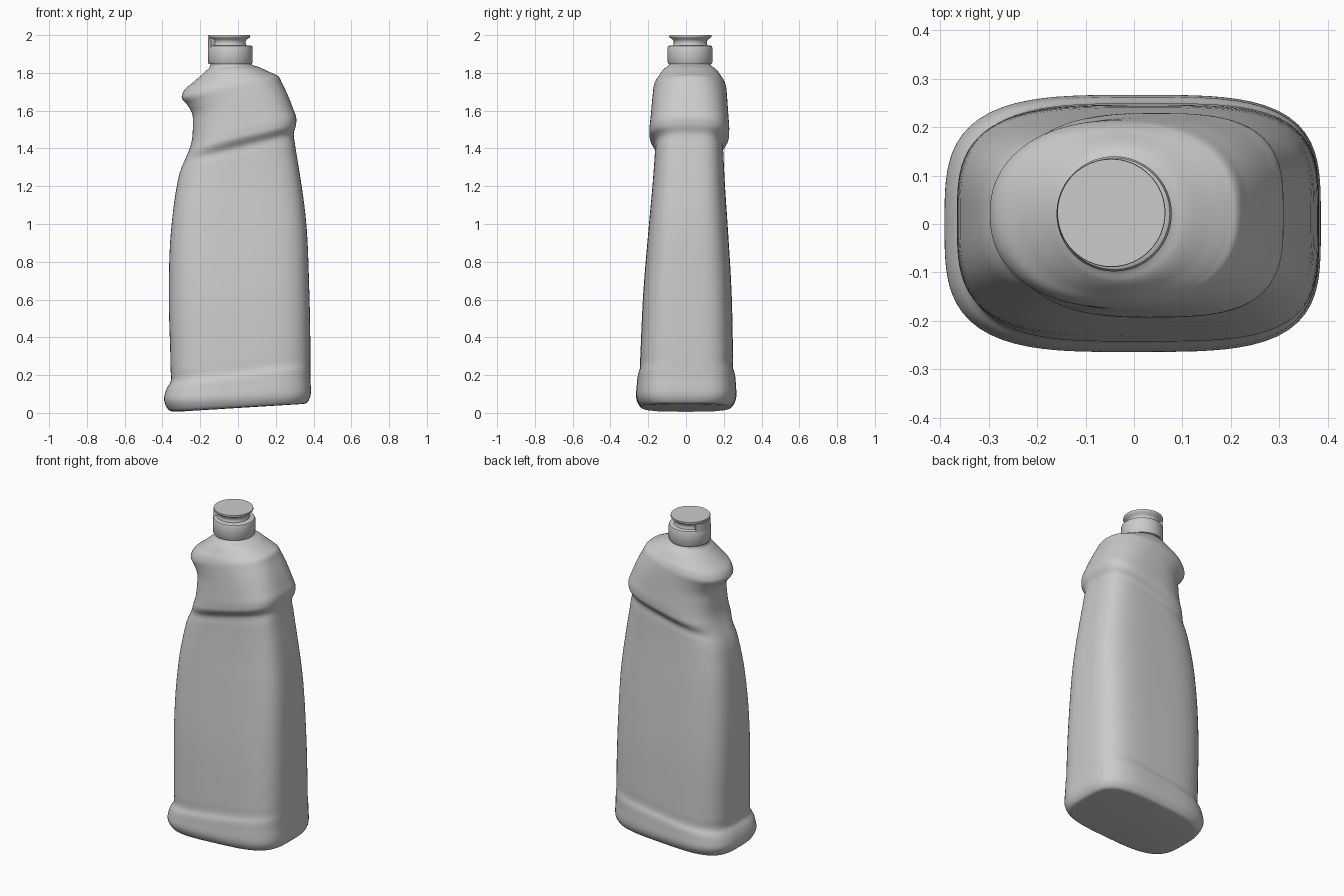
import bpy, bmesh, math
from mathutils import Vector

cube = bpy.data.objects.get("Cube")
if cube:
    bpy.data.objects.remove(cube, do_unlink=True)

grey = bpy.data.materials.new("plain grey")
grey.use_nodes = True
grey.diffuse_color = (0.6, 0.6, 0.6, 1)
grey.node_tree.nodes["Principled BSDF"].inputs["Base Color"].default_value = (0.6, 0.6, 0.6, 1)


def finish(bm, name, angle):
    bmesh.ops.recalc_face_normals(bm, faces=bm.faces)
    mesh = bpy.data.meshes.new(name)
    bm.to_mesh(mesh)
    bm.free()
    mesh.materials.append(grey)
    obj = bpy.data.objects.new(name, mesh)
    bpy.context.collection.objects.link(obj)
    bpy.ops.object.select_all(action='DESELECT')
    obj.select_set(True)
    bpy.context.view_layer.objects.active = obj
    bpy.ops.object.shade_smooth_by_angle(angle=math.radians(angle))


def skin(bm, loops):
    """Bridge equal loops of points and close both ends."""
    rows = [[bm.verts.new(p) for p in loop] for loop in loops]
    n = len(rows[0])
    for a, b in zip(rows, rows[1:]):
        for i in range(n):
            j = (i + 1) % n
            bm.faces.new((a[i], a[j], b[j], b[i]))
    bm.faces.new(rows[0][::-1])
    bm.faces.new(rows[-1])


def smooth_path(keys, steps):
    """Hermite curve through the key sections, spaced by their distance."""
    k = [Vector(q) for q in keys]
    gaps = [math.dist(a, b) for a, b in zip(k, k[1:])]
    slope = [(b - a) / h for a, b, h in zip(k, k[1:], gaps)]
    tangents = [slope[0]]
    for i in range(1, len(k) - 1):
        h0, h1 = gaps[i - 1], gaps[i]
        tangents.append((slope[i - 1] * h1 + slope[i] * h0) / (h0 + h1))
    tangents.append(slope[-1])
    out = []
    for i, h in enumerate(gaps):
        for s in range(steps):
            u = s / steps
            out.append(k[i] * (2*u**3 - 3*u*u + 1) + tangents[i] * (h * (u**3 - 2*u*u + u))
                       + k[i + 1] * (3*u*u - 2*u**3) + tangents[i + 1] * (h * (u**3 - u*u)))
    return out + [k[-1]]


# Tilted body sections: x and z of the -x end, x and z of the +x end, half depth
sections = [
    (-0.325, 0.006, 0.325, 0.046, 0.200),
    (-0.365, 0.014, 0.365, 0.054, 0.240),
    (-0.385, 0.045, 0.382, 0.085, 0.260),
    # foot band
    (-0.386, 0.105, 0.383, 0.190, 0.262),
    (-0.374, 0.135, 0.383, 0.235, 0.258),
    (-0.357, 0.165, 0.383, 0.270, 0.248),
    (-0.357, 0.230, 0.383, 0.330, 0.246),
    # tapering walls
    (-0.366, 0.600, 0.377, 0.660, 0.234),
    (-0.355, 0.960, 0.359, 1.030, 0.208),
    (-0.326, 1.190, 0.328, 1.260, 0.190),
    # groove and ledge
    (-0.302, 1.290, 0.302, 1.420, 0.182),
    (-0.283, 1.335, 0.295, 1.475, 0.180),
    (-0.258, 1.395, 0.307, 1.525, 0.209),
    (-0.246, 1.435, 0.309, 1.555, 0.211),
    # thumb hollow and shoulder rim
    (-0.239, 1.520, 0.292, 1.610, 0.206),
    (-0.245, 1.590, 0.260, 1.690, 0.200),
    (-0.270, 1.633, 0.235, 1.742, 0.196),
    (-0.298, 1.672, 0.214, 1.782, 0.191),
    (-0.288, 1.703, 0.195, 1.792, 0.184),
    # slope up to the neck
    (-0.235, 1.752, 0.160, 1.808, 0.166),
    (-0.172, 1.808, 0.108, 1.832, 0.138),
    (-0.148, 1.836, 0.070, 1.846, 0.112),
    (-0.145, 1.865, 0.065, 1.865, 0.105),
]


def squareness(z, low, start):
    """Boxy below the start height, easing to round at the neck."""
    f = min(max((z - start) / (1.84 - start), 0), 1)
    return low + (2 - low) * f


def section_loop(section, count=96):
    x0, z0, x1, z1, depth = section
    mid, half, height = (x0 + x1) / 2, (x1 - x0) / 2, (z0 + z1) / 2
    loop = []
    for i in range(count):
        a = 2 * math.pi * i / count
        c, s = math.cos(a), math.sin(a)
        n = squareness(height, 3.7, 1.35) if c > 0 else squareness(height, 3.4, 1.1)
        r = (abs(c) ** n + abs(s) ** n) ** (-1 / n)
        z = z0 + (z1 - z0) * (c * r + 1) / 2
        loop.append((mid + half * c * r, 0.012 * min(z, 1.7) + depth * s * r, z))
    return loop


bm = bmesh.new()
skin(bm, [section_loop(s) for s in smooth_path(sections, 6)])
finish(bm, "bottle_body", 60)


# Round neck parts turned around the spout axis
def lathe(name, profile, cx, cy, count=64):
    bm = bmesh.new()
    turn = [2 * math.pi * i / count for i in range(count)]
    skin(bm, [[(cx + r * math.cos(a), cy + r * math.sin(a), z) for a in turn]
              for r, z in profile])
    finish(bm, name, 35)


lathe("neck_collar", [(0.100, 1.845), (0.114, 1.848), (0.119, 1.856), (0.119, 1.932),
                      (0.115, 1.942), (0.106, 1.946), (0.085, 1.946)], -0.041, 0.021)
lathe("spout_flange", [(0.094, 1.940), (0.088, 1.955), (0.088, 1.968), (0.095, 1.978),
                       (0.110, 1.988), (0.112, 1.993), (0.111, 2.0)], -0.047, 0.023)

# Raised catch on the -x side of the collar
bm = bmesh.new()
loops = []
for i in range(17):
    a = math.radians(142 + 68 * i / 16)
    loops.append([(-0.043 + r * math.cos(a), 0.022 + r * math.sin(a), z)
                  for r, z in ((0.07, 1.935), (0.117, 1.935), (0.116, 1.984), (0.07, 1.984))])
skin(bm, loops)
finish(bm, "collar_catch", 35)
